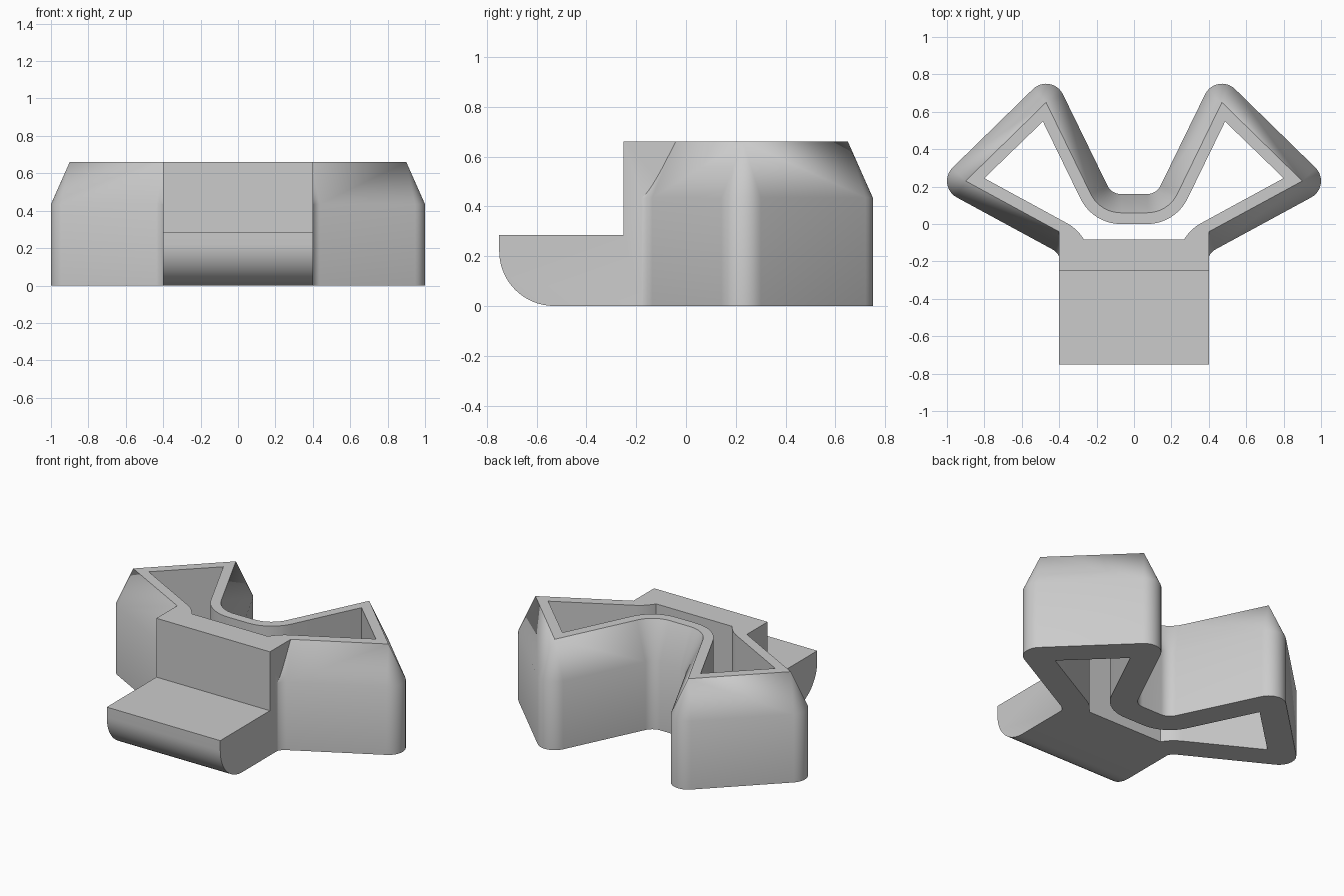
import bpy, bmesh
from math import cos, sin, radians
from mathutils import Vector

cube = bpy.data.objects.get("Cube")
if cube:
    bpy.data.objects.remove(cube, do_unlink=True)

TOP = 0.66
SHOULDER = 0.435
RIM = 0.1       # outward offset of the wall below the shoulder
WALL = 0.06     # wall thickness at the top

gray = bpy.data.materials.new("light gray")
gray.use_nodes = True
color = (0.6, 0.6, 0.6, 1)
gray.diffuse_color = color
gray.node_tree.nodes["Principled BSDF"].inputs["Base Color"].default_value = color


def arc(center, radius, start, end, steps=10):
    angles = [radians(start + (end - start) * i / steps) for i in range(steps + 1)]
    return [(center[0] + radius * cos(a), center[1] + radius * sin(a)) for a in angles]


def tip(center, offset, start, end):
    """Rounded corner when offset outward, mitred corner when offset inward."""
    if offset >= 0:
        return arc(center, offset, start, end)
    reach = offset / cos(radians(start - end) / 2)
    return arc(center, reach, (start + end) / 2, (start + end) / 2, 1)[:1]


def outline(offset, front_angle):
    """Symmetric two-pointed outline, offset from the top ridge."""
    half = arc((0.07, 0.24), 0.18 - offset, -90, -26)
    half += tip((0.47, 0.65), offset, 154, 45)
    half += tip((0.9, 0.23), offset, 45, -62)
    half += arc((0.474, -0.206), 0.18 - offset, 118, front_angle)
    return half + [(-x, y) for x, y in reversed(half)]


def loft(name, rings):
    """Closed solid through matching rings of points."""
    bm = bmesh.new()
    rows = [[bm.verts.new(p) for p in ring] for ring in rings]
    count = len(rows[0])
    for a, b in zip(rows, rows[1:]):
        for i in range(count):
            j = (i + 1) % count
            bm.faces.new((a[i], a[j], b[j], b[i]))
    bm.faces.new(rows[0])
    bm.faces.new(rows[-1])
    bmesh.ops.remove_doubles(bm, verts=bm.verts, dist=0.0001)
    bmesh.ops.recalc_face_normals(bm, faces=bm.faces)
    mesh = bpy.data.meshes.new(name)
    bm.to_mesh(mesh)
    bm.free()
    mesh.materials.append(gray)
    obj = bpy.data.objects.new(name, mesh)
    bpy.context.collection.objects.link(obj)
    return obj


def at_height(points, z):
    return [Vector((x, y, z)) for x, y in points]


# Two-pointed shell with its tapered shoulder
outer = outline(RIM, 180)
shell = loft("shell", [at_height(outer, 0), at_height(outer, SHOULDER),
                       at_height(outline(0, 180), TOP)])

# Front block and step with a rounded lower edge
profile = arc((-0.53, 0.22), 0.22, 270, 180, 16)
profile += [(-0.75, 0.285), (-0.25, 0.285), (-0.25, TOP), (0, TOP), (0, 0)]
step = loft("front_step", [[Vector((x, y, z)) for y, z in profile] for x in (-0.4, 0.4)])

# Through opening following the wall
hole = outline(-WALL, 149)
cavity = loft("cavity_cutter", [at_height(hole, -0.1), at_height(hole, TOP + 0.1)])

# Join the solids, then cut the opening
bpy.ops.object.select_all(action='DESELECT')
bpy.context.view_layer.objects.active = shell
shell.select_set(True)
for tool, operation in ((step, 'UNION'), (cavity, 'DIFFERENCE')):
    mod = shell.modifiers.new(operation.lower(), 'BOOLEAN')
    mod.object = tool
    mod.operation = operation
    mod.solver = 'EXACT'
    bpy.ops.object.modifier_apply(modifier=mod.name)
    bpy.data.objects.remove(tool, do_unlink=True)

bpy.ops.object.shade_smooth_by_angle(angle=radians(30))
